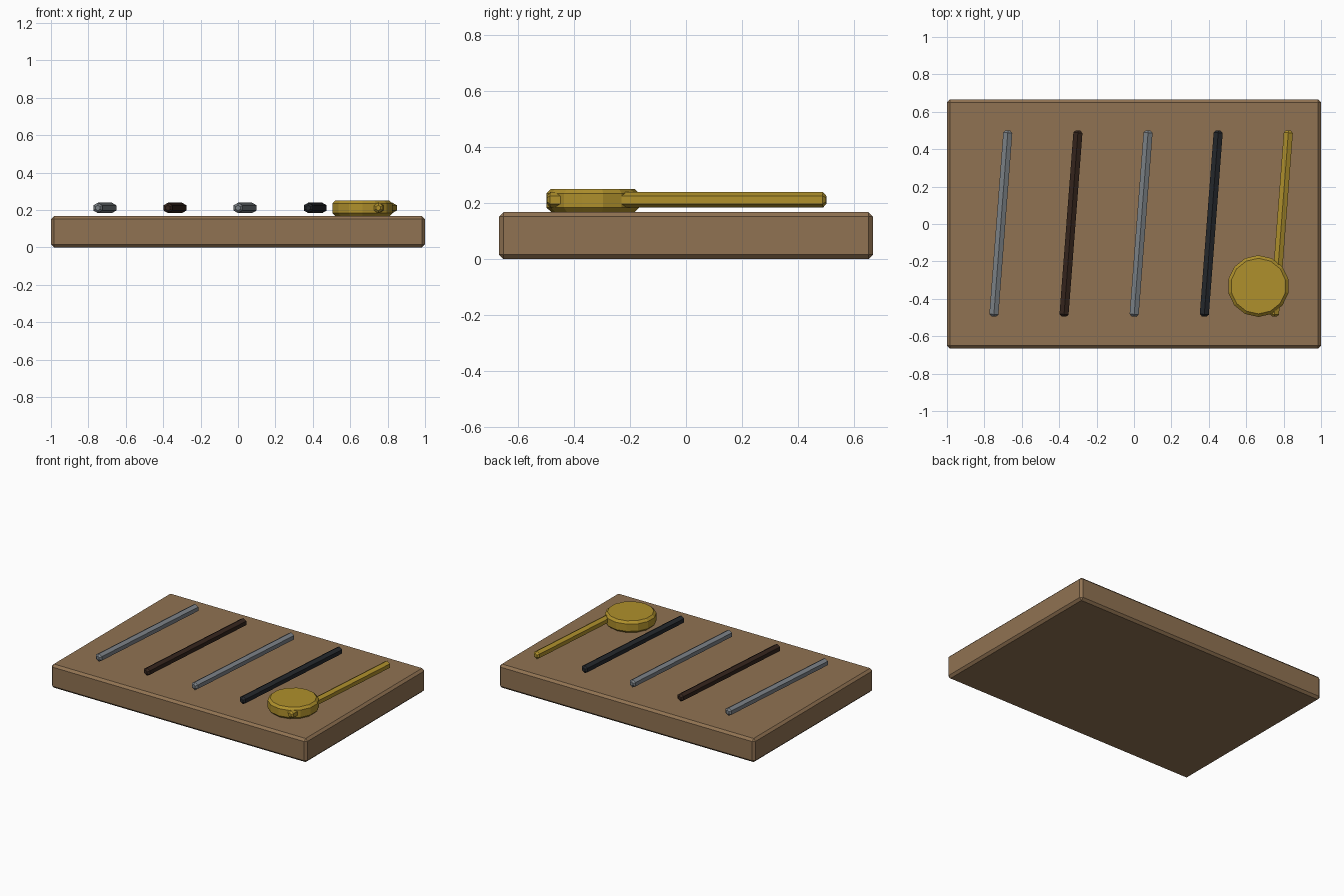
import bpy
import math
from mathutils import Vector

if "Cube" in bpy.data.objects:
    bpy.data.objects.remove(bpy.data.objects["Cube"])


def material(name, rgb):
    m = bpy.data.materials.new(name)
    m.diffuse_color = (*rgb, 1)
    m.use_nodes = True
    m.node_tree.nodes["Principled BSDF"].inputs["Base Color"].default_value = m.diffuse_color
    return m


def finish(obj, name, mat, bevel):
    obj.name = name
    obj.data.materials.append(mat)
    mod = obj.modifiers.new("edge_bevel", 'BEVEL')
    mod.width = bevel
    mod.segments = 1
    mod.limit_method = 'ANGLE'
    mod.angle_limit = math.radians(65)


def rod(name, x, mat, radius=0.028):
    a, b = Vector((x - 0.038, -0.495, 0.211)), Vector((x + 0.038, 0.5, 0.211))
    bpy.ops.mesh.primitive_cylinder_add(vertices=6, radius=radius, depth=(b - a).length,
                                        location=(a + b) / 2)
    o = bpy.context.object
    o.rotation_euler = (b - a).to_track_quat('Z', 'Y').to_euler()
    finish(o, name, mat, 0.012)


wood = material("wood", (0.28, 0.17, 0.085))
steel = material("steel", (0.20, 0.22, 0.24))
brown = material("dark_brown", (0.035, 0.018, 0.012))
black = material("black", (0.018, 0.021, 0.025))
brass = material("brass", (0.43, 0.28, 0.025))

# Board
bpy.ops.mesh.primitive_cube_add(size=1, location=(0, 0, 0.0835))
board = bpy.context.object
board.scale = (2, 1.333, 0.167)
bpy.ops.object.transform_apply(location=False, rotation=False, scale=True)
finish(board, "board", wood, 0.016)

# Slanted row of rods floating just above the board
names = ["steel_rod_left", "brown_rod", "steel_rod_middle", "black_rod", "brass_rod"]
for i, (name, mat) in enumerate(zip(names, [steel, brown, steel, black, brass])):
    rod(name, -0.712 + 0.375 * i, mat)

# Round brass weight
bpy.ops.mesh.primitive_cylinder_add(vertices=14, radius=0.165, depth=0.083,
                                    location=(0.665, -0.332, 0.209))
finish(bpy.context.object, "brass_disc", brass, 0.016)
